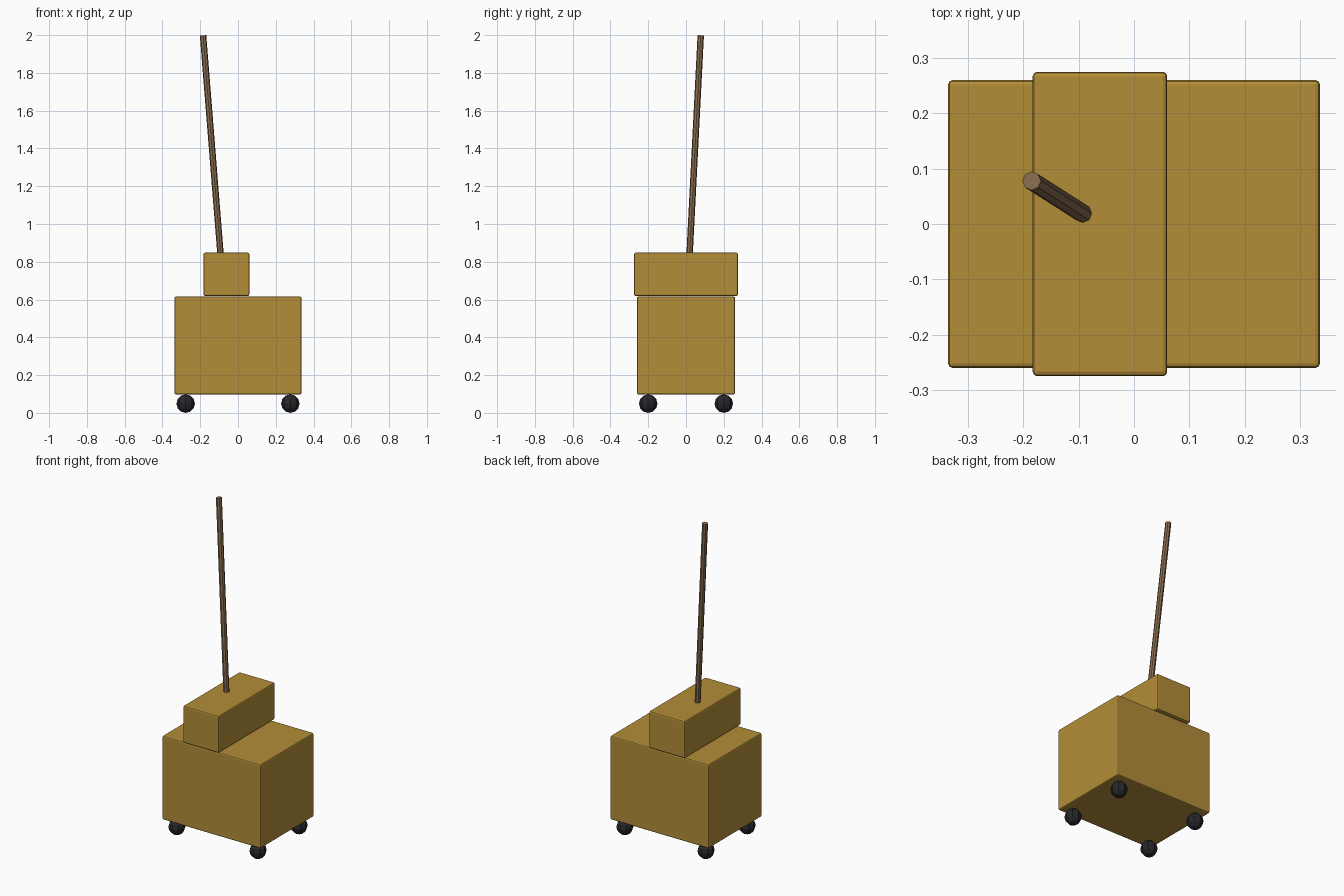
import bpy
from mathutils import Vector

if "Cube" in bpy.data.objects:
    bpy.data.objects.remove(bpy.data.objects["Cube"])


def material(name, color):
    m = bpy.data.materials.new(name)
    m.diffuse_color = color
    m.use_nodes = True
    m.node_tree.nodes["Principled BSDF"].inputs["Base Color"].default_value = m.diffuse_color
    return m


card = material("cardboard", (0.45, 0.27, 0.04, 1))
wood = material("wood", (0.25, 0.15, 0.08, 1))
rubber = material("rubber", (0.02, 0.02, 0.025, 1))


def box(name, lo, hi):
    lo, hi = Vector(lo), Vector(hi)
    bpy.ops.mesh.primitive_cube_add(size=1, location=(lo + hi) / 2)
    ob = bpy.context.object
    ob.name = name
    ob.scale = hi - lo
    bpy.ops.object.transform_apply(location=False, rotation=False, scale=True)
    bevel = ob.modifiers.new("soft_edges", "BEVEL")
    bevel.width = 0.008
    bevel.segments = 2
    ob.data.materials.append(card)


# Large lower box and the smaller box resting on it
box("lower_box", (-0.336, -0.26, 0.098), (0.336, 0.26, 0.616))
box("upper_box", (-0.183, -0.275, 0.619), (0.06, 0.275, 0.848))

# Leaning pole, rising from the upper box
bottom, top = Vector((-0.091, 0.018, 0.82)), Vector((-0.185, 0.078, 1.998))
axis = top - bottom
bpy.ops.mesh.primitive_cylinder_add(vertices=8, radius=0.017, depth=axis.length,
                                    location=(bottom + top) / 2)
pole = bpy.context.object
pole.name = "pole"
pole.rotation_mode = "QUATERNION"
pole.rotation_quaternion = Vector((0, 0, 1)).rotation_difference(axis)
pole.data.materials.append(wood)

# Four faceted ball casters
for sx, side in ((-1, "left"), (1, "right")):
    for sy, end in ((-1, "front"), (1, "back")):
        bpy.ops.mesh.primitive_uv_sphere_add(segments=8, ring_count=6, radius=0.049,
                                             location=(sx * 0.277, sy * 0.2, 0.049))
        wheel = bpy.context.object
        wheel.name = f"{end}_{side}_caster"
        wheel.rotation_euler.z = 0
        wheel.data.materials.append(rubber)
